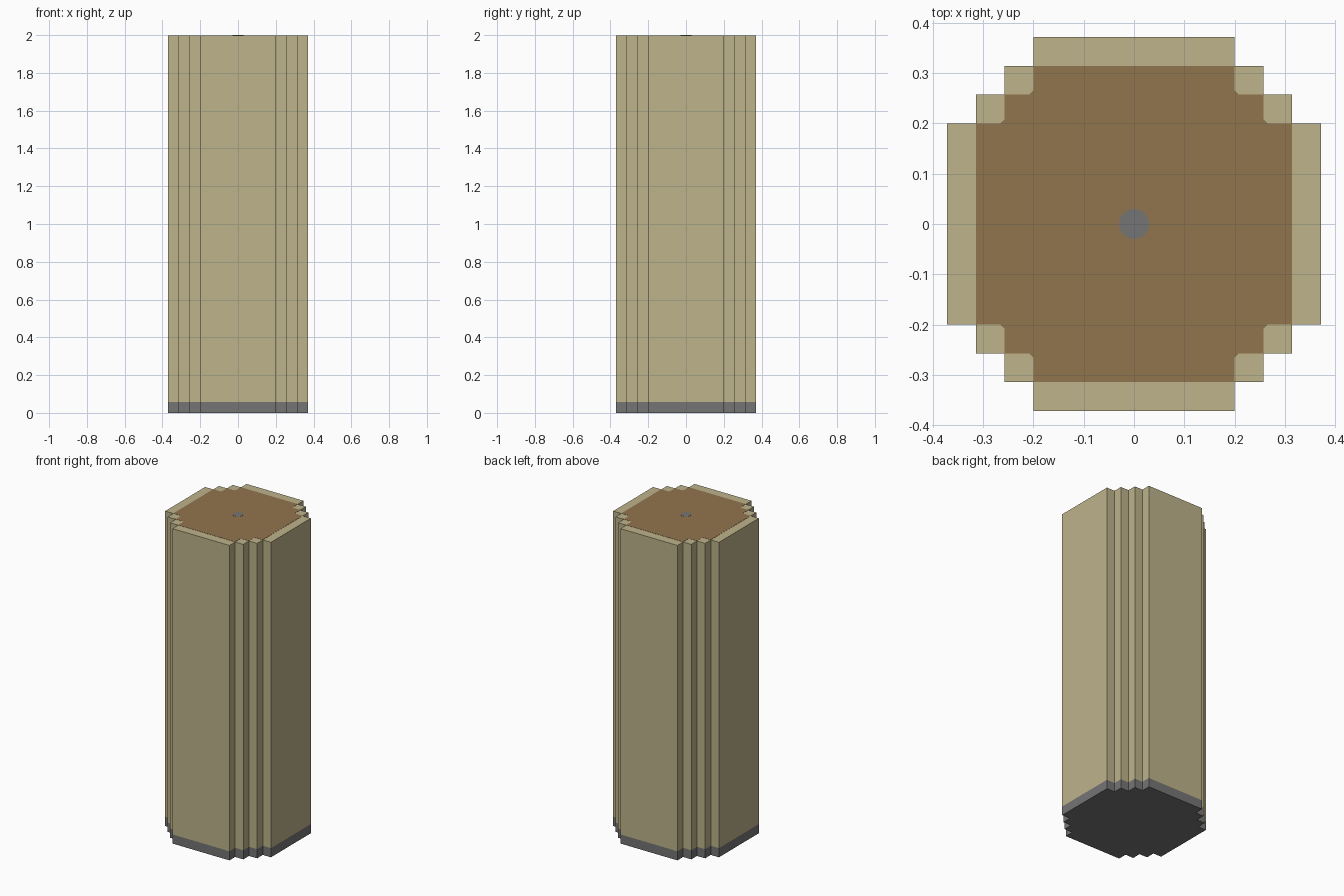
import bpy, bmesh, math

cube = bpy.data.objects.get("Cube")
if cube:
    bpy.data.objects.remove(cube, do_unlink=True)


def material(name, r, g, b):
    def lin(c):
        c /= 255
        return c / 12.92 if c <= 0.04045 else ((c + 0.055) / 1.055) ** 2.4
    col = (lin(r), lin(g), lin(b), 1.0)
    m = bpy.data.materials.new(name)
    m.use_nodes = True
    m.diffuse_color = col
    for node in m.node_tree.nodes:
        if node.type == 'BSDF_PRINCIPLED':
            node.inputs["Base Color"].default_value = col
    return m


def full_outline(half):
    """Mirror an eighth of an outline across the diagonal, then turn it four times."""
    quarter = half + [(y, x) for x, y in reversed(half) if x != y]
    points = []
    for _ in range(4):
        points += quarter
        quarter = [(-y, x) for x, y in quarter]
    return points


def prism(name, outline, z0, z1, mat, top=True, bottom=True):
    bm = bmesh.new()
    low = [bm.verts.new((x, y, z0)) for x, y in outline]
    high = [bm.verts.new((x, y, z1)) for x, y in outline]
    n = len(outline)
    for i in range(n):
        j = (i + 1) % n
        bm.faces.new((low[i], low[j], high[j], high[i]))
    if top:
        bm.faces.new(high)
    if bottom:
        bm.faces.new(list(reversed(low)))
    mesh = bpy.data.meshes.new(name)
    bm.to_mesh(mesh)
    bm.free()
    mesh.materials.append(mat)
    obj = bpy.data.objects.new(name, mesh)
    bpy.context.collection.objects.link(obj)
    return obj


beige = material("beige casing", 189, 179, 139)
brown = material("brown filling", 145, 117, 77)
grey = material("grey metal", 117, 117, 117)

# Stepped cross-section: three equal steps at each corner
step, flat = 0.057, 0.2
a, b, c = flat + step, flat + 2 * step, flat + 3 * step
stepped = full_outline([(c, flat), (b, flat), (b, a), (a, a)])

# Inner cross-section of the filling, with small chamfers in the notches
inner = full_outline([(b, flat), (a + 0.008, flat), (a, flat + 0.008), (a, a)])

# Grey base, beige casing, brown filling and central primer dot
base_top, lip = 0.058, 0.001
prism("base", stepped, 0, base_top, grey, top=False)
prism("casing", stepped, base_top, 2 - 2 * lip, beige, bottom=False)
prism("filling", inner, 2 - 2 * lip, 2 - lip, brown, bottom=False)
circle = [(0.03 * math.cos(t * math.pi / 8), 0.03 * math.sin(t * math.pi / 8)) for t in range(16)]
prism("centre_dot", circle, 2 - lip, 2, grey, bottom=False)
